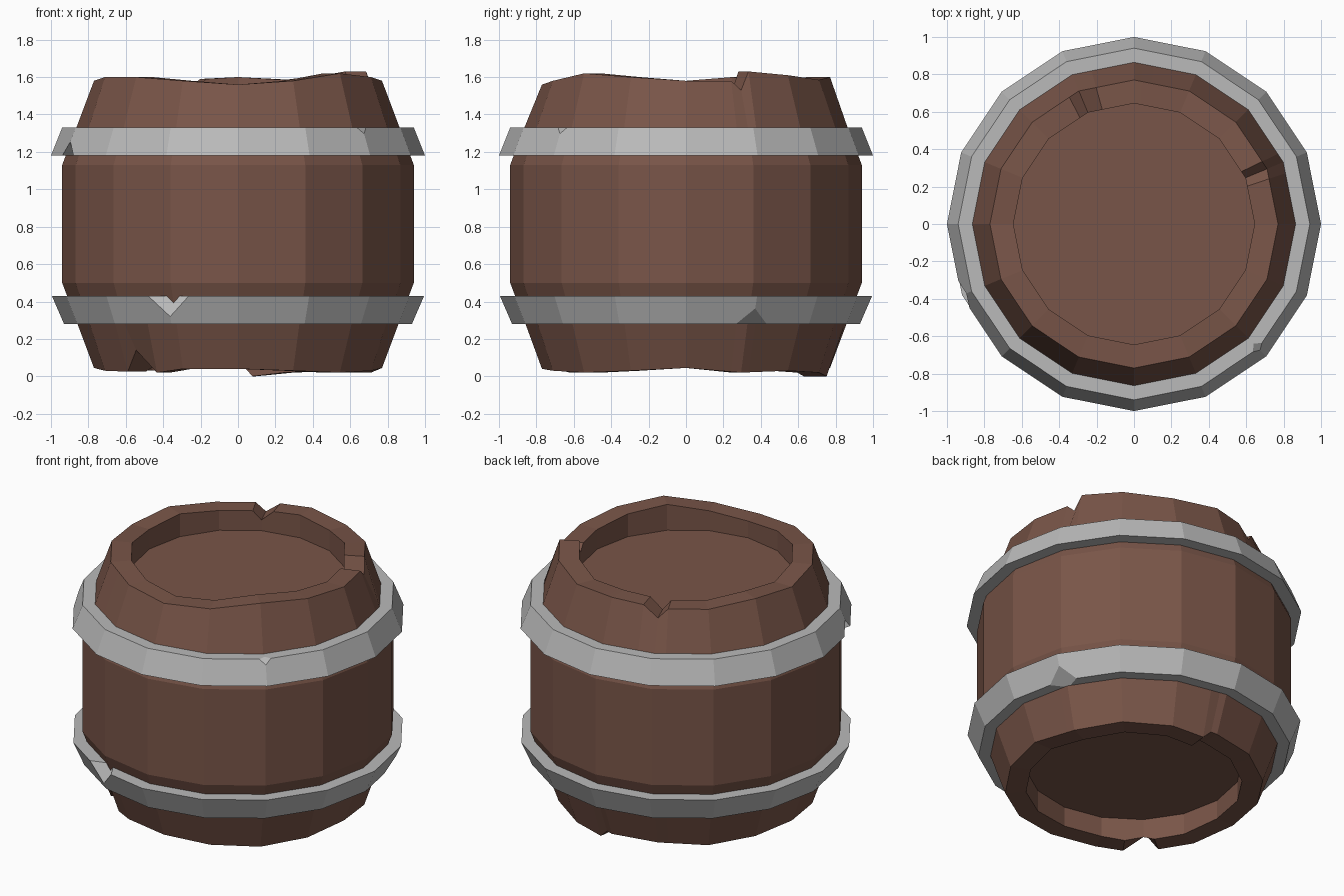
import bpy, bmesh, math

if "Cube" in bpy.data.objects:
    bpy.data.objects.remove(bpy.data.objects["Cube"])

SIDES = 16
STEP = 360 / SIDES


def material(name, rgb):
    m = bpy.data.materials.new(name)
    m.diffuse_color = (*rgb, 1)
    m.use_nodes = True
    m.node_tree.nodes["Principled BSDF"].inputs["Base Color"].default_value = m.diffuse_color
    return m


wood = material("brown wood", (0.191, 0.091, 0.065))
iron = material("grey iron", (0.49, 0.49, 0.49))


def point(angle, r, z):
    # point on the outline of a 16-sided polygon of corner radius r
    off = math.radians(angle % STEP - STEP / 2)
    r *= math.cos(math.radians(STEP / 2)) / math.cos(off)
    a = math.radians(angle)
    return (r * math.cos(a), r * math.sin(a), z)


def bridge(bm, a, b):
    n = len(a)
    for i in range(n):
        j = (i + 1) % n
        bm.faces.new((a[i], a[j], b[j], b[i]))


def finish(bm, name, mat):
    bmesh.ops.recalc_face_normals(bm, faces=bm.faces[:])
    me = bpy.data.meshes.new(name)
    bm.to_mesh(me)
    bm.free()
    ob = bpy.data.objects.new(name, me)
    me.materials.append(mat)
    bpy.context.collection.objects.link(ob)


# uneven rim heights at the 16 corners, starting at +x
top_z = [1.58, 1.53, 1.61, 1.585, 1.60, 1.52, 1.58, 1.60,
         1.58, 1.60, 1.60, 1.58, 1.56, 1.58, 1.62, 1.60]
low_z = [0.045, 0.02, 0.03, 0.02, 0.045, 0.045, 0.03, 0.04,
         0.045, 0.03, 0.14, 0.04, 0.04, 0.03, 0.02, 0.03]
top = {i * STEP: z for i, z in enumerate(top_z)}
low = {i * STEP: z for i, z in enumerate(low_z)}
# extra columns beside the chips and notches
top.update({18.5: 1.58, 26: 1.63, 105.5: 1.59, 117: 1.58})
low.update({83: 0.0, 87: 0.05, 219: 0.025, 235: 0.02})


def height(table, angle):
    # height along the rim, interpolated between columns
    keys = sorted(table) + [360]
    for a, b in zip(keys, keys[1:]):
        if a <= angle < b:
            t = (angle - a) / (b - a)
            return table[a] * (1 - t) + table[b % 360] * t


# barrel body: outer wall, rims and recessed ends
angles = sorted(set(top) | set(low))
low_inner = dict(low)
low_inner[225.0] = 0.05
rows = [(0.645, lambda a: 0.17),
        (0.645, lambda a: height(low_inner, a)),
        (0.77, lambda a: height(low, a)),
        (0.858, lambda a: 0.28),
        (0.94, lambda a: 0.5),
        (0.94, lambda a: 1.13),
        (0.864, lambda a: 1.33),
        (0.77, lambda a: height(top, a)),
        (0.645, lambda a: height(top, a)),
        (0.645, lambda a: 1.45)]
bm = bmesh.new()
rings = [[bm.verts.new(point(a, r, f(a))) for a in angles] for r, f in rows]
for a, b in zip(rings, rings[1:]):
    bridge(bm, a, b)
bm.faces.new(rings[0])
bm.faces.new(rings[-1])
finish(bm, "barrel_body", wood)


def hoop(name, z0, r0, z1, r1, chips):
    # flared band; chips are (corner index, at top, size)
    bm = bmesh.new()
    prof = [(0.80, z0), (r0, z0), (r1, z1), (0.80, z1)]
    rg = [[bm.verts.new(point(i * STEP, r, z)) for i in range(SIDES)] for r, z in prof]
    for k in range(4):
        bridge(bm, rg[k], rg[(k + 1) % 4])
    bmesh.ops.recalc_face_normals(bm, faces=bm.faces[:])
    jobs = [(rg[2 if at_top else 1][i], size) for i, at_top, size in chips]
    for v, size in jobs:
        bmesh.ops.bevel(bm, geom=[v], offset=size, offset_type='OFFSET',
                        segments=1, profile=0.5, affect='VERTICES')
    finish(bm, name, iron)


# iron hoops
hoop("upper_hoop", 1.18, 1.0, 1.33, 0.94, [(9, False, 0.08), (14, True, 0.035)])
hoop("lower_hoop", 0.28, 0.93, 0.43, 0.995, [(11, True, 0.12), (1, False, 0.09)])
